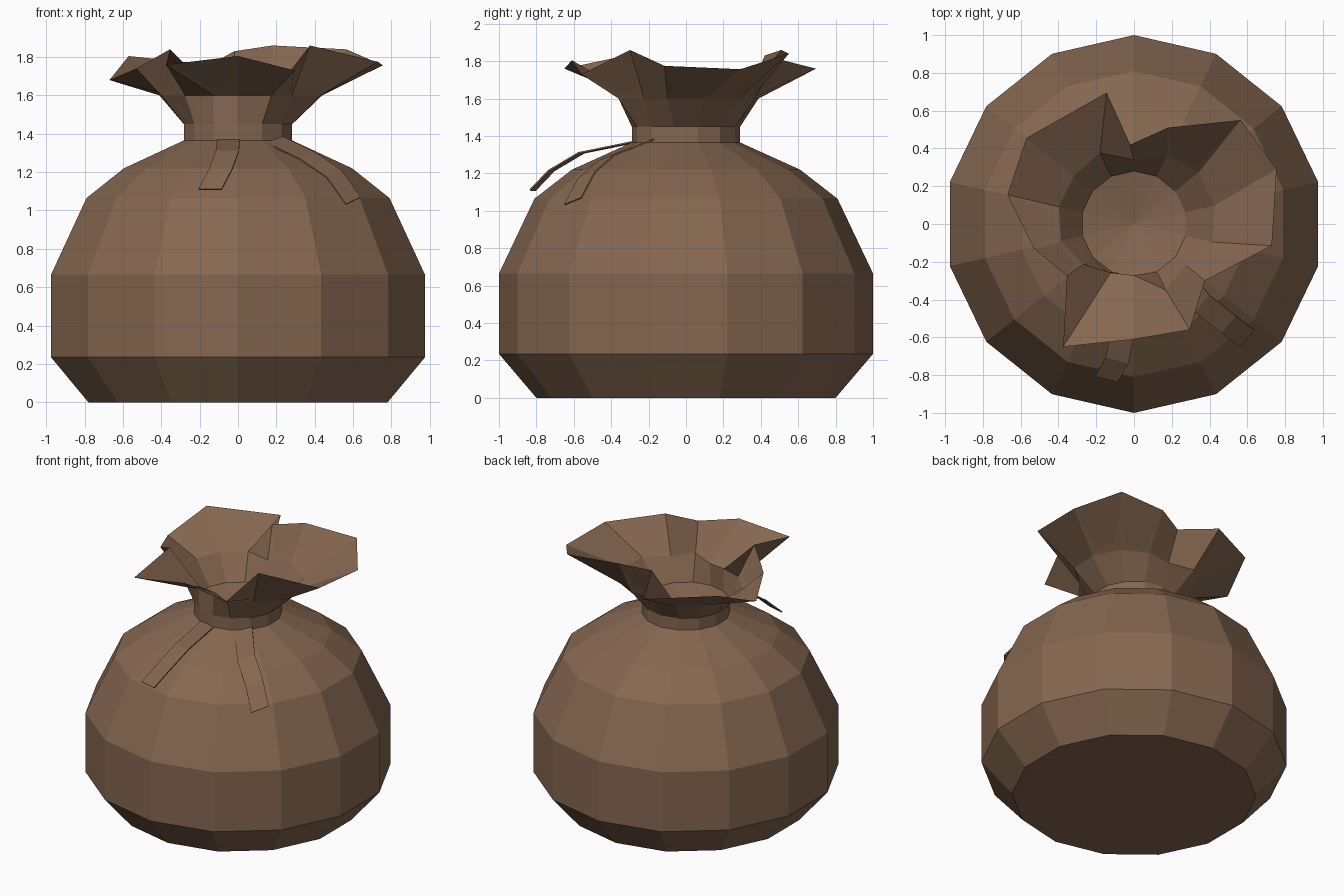
import bpy, bmesh
from math import cos, sin, radians, tau
from mathutils import Vector

old = bpy.data.objects.get("Cube")
if old:
    bpy.data.objects.remove(old, do_unlink=True)

SIDES = 14

burlap = bpy.data.materials.new("brown burlap")
burlap.use_nodes = True
colour = (0.235, 0.135, 0.08, 1)
burlap.diffuse_color = colour
bsdf = burlap.node_tree.nodes["Principled BSDF"]
bsdf.inputs["Base Color"].default_value = colour
bsdf.inputs["Roughness"].default_value = 0.9


def finish(name, bm):
    bmesh.ops.recalc_face_normals(bm, faces=bm.faces)
    mesh = bpy.data.meshes.new(name)
    bm.to_mesh(mesh)
    bm.free()
    mesh.materials.append(burlap)
    obj = bpy.data.objects.new(name, mesh)
    bpy.context.collection.objects.link(obj)
    return obj


def direction(i):
    a = radians(90) + tau * i / SIDES
    return Vector((cos(a), sin(a), 0))


def regular_ring(radius, z):
    return [direction(i) * radius + Vector((0, 0, z)) for i in range(SIDES)]


def bridge(bm, lower, upper):
    for i in range(SIDES):
        j = (i + 1) % SIDES
        bm.faces.new((lower[i], lower[j], upper[j], upper[i]))


# Round body and tied neck
bm = bmesh.new()
profile = [(0.8, 0), (1, 0.235), (1, 0.665), (0.81, 1.065),
           (0.61, 1.22), (0.29, 1.365), (0.29, 1.45)]
rings = [[bm.verts.new(p) for p in regular_ring(r, z)] for r, z in profile]
bm.faces.new(rings[0])

# Gathered cloth: radii of the lower fold, then the crumpled rim, from the back
fold_radii = [0.35, 0.43, 0.42, 0.42, 0.41, 0.353, 0.295,
              0.28, 0.4, 0.36, 0.44, 0.45, 0.45, 0.41]
fold = [direction(i) * r + Vector((0, 0, 1.6)) for i, r in enumerate(fold_radii)]
rim = [(-0.02, 0.42, 1.83), (-0.145, 0.695, 1.76), (-0.57, 0.455, 1.805),
       (-0.67, 0.155, 1.68), (-0.53, -0.13, 1.74), (-0.355, -0.275, 1.84),
       (-0.375, -0.65, 1.76), (0, -0.61, 1.805), (0.295, -0.56, 1.73),
       (0.375, -0.3, 1.86), (0.73, -0.115, 1.775), (0.755, 0.29, 1.757),
       (0.565, 0.55, 1.84), (0.18, 0.51, 1.86)]
rings.append([bm.verts.new(p) for p in fold])
rings.append([bm.verts.new(p) for p in rim])

# Inner lining, sunk to a point inside the neck
lining = [Vector((p.x * 0.97, p.y * 0.97, p.z + 0.01)) for p in fold]
rings.append([bm.verts.new(p) for p in lining])
rings.append([bm.verts.new(p) for p in regular_ring(0.28, 1.45)])
for lower, upper in zip(rings, rings[1:]):
    bridge(bm, lower, upper)
centre = bm.verts.new((0, 0, 1.385))
for i in range(SIDES):
    bm.faces.new((rings[-1][i], rings[-1][(i + 1) % SIDES], centre))
finish("sack", bm)


# Loose ends of the tie, as thin bent strips
def tie_end(name, path, half_width):
    bm = bmesh.new()
    half = Vector(half_width)
    pairs = [(bm.verts.new(Vector(p) - half), bm.verts.new(Vector(p) + half))
             for p in path]
    for a, b in zip(pairs, pairs[1:]):
        bm.faces.new((a[0], a[1], b[1], b[0]))
    obj = finish(name, bm)
    solid = obj.modifiers.new("thickness", 'SOLIDIFY')
    solid.thickness = 0.008
    solid.offset = 0


tie_end("front_tie_end",
        [(-0.05, -0.28, 1.367), (-0.055, -0.56, 1.31),
         (-0.09, -0.72, 1.215), (-0.145, -0.82, 1.11)], (0.06, -0.015, 0))
tie_end("left_tie_end",
        [(0.19, -0.21, 1.367), (0.36, -0.42, 1.285),
         (0.5, -0.53, 1.19), (0.6, -0.605, 1.05)], (0.038, 0.045, 0.018))
